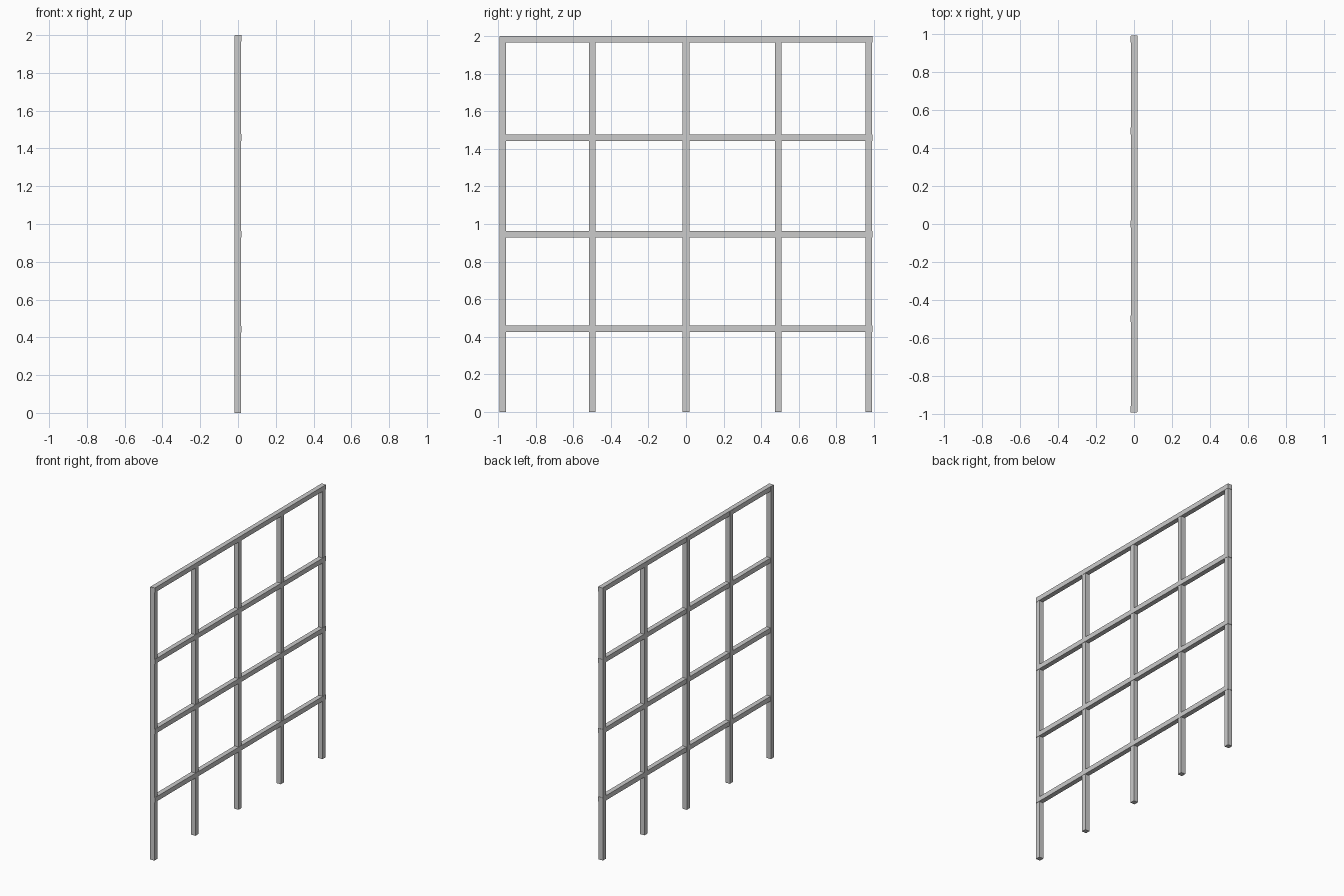
import bpy

if "Cube" in bpy.data.objects:
    bpy.data.objects.remove(bpy.data.objects["Cube"])

W = 0.035      # bar thickness
OFF = 0.001    # posts sit slightly towards -x, rails slightly towards +x


def bar(name, lo, hi):
    """Axis-aligned square bar between two corners."""
    bpy.ops.mesh.primitive_cube_add(
        size=1, location=[(a + b) / 2 for a, b in zip(lo, hi)])
    ob = bpy.context.object
    ob.name = name
    ob.scale = [b - a for a, b in zip(lo, hi)]
    bpy.ops.object.transform_apply(location=False, rotation=False, scale=True)
    return ob


# Upright posts
for i, y in enumerate((-0.9755, -0.5, 0.0, 0.49, 0.973)):
    bar(f"post_{i + 1}",
        (-W / 2 - OFF, y - W / 2, 0),
        (W / 2 - OFF, y + W / 2, 1.998))

# Horizontal rails, the last one caps the posts
for name, z in (("lower_rail", 0.443), ("middle_rail", 0.945),
                ("upper_rail", 1.458), ("top_rail", 2 - W / 2)):
    bar(name,
        (-W / 2 + OFF, -0.991, z - W / 2),
        (W / 2 + OFF, 0.993, z + W / 2))
